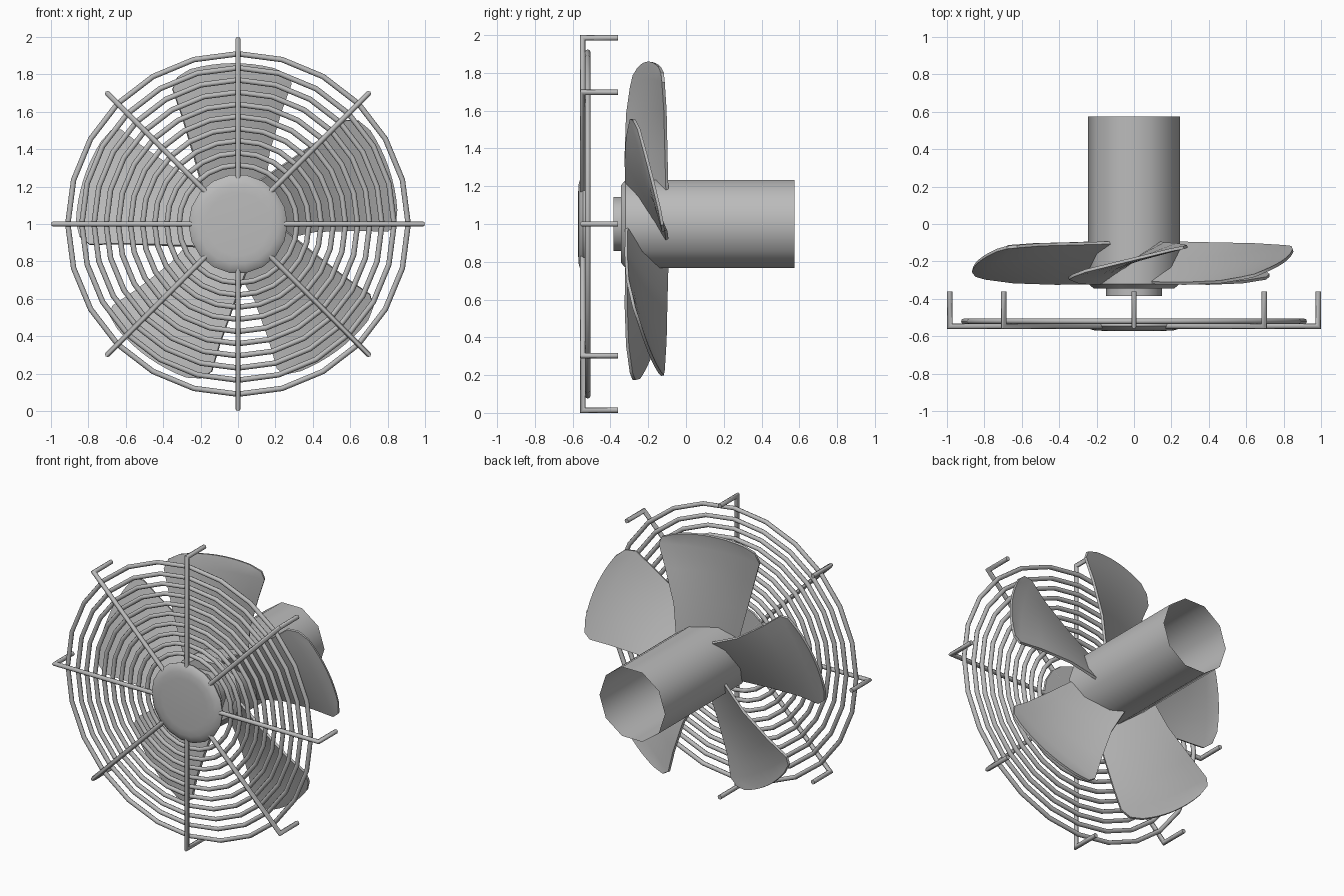
import bpy
import bmesh
import math
from mathutils import Matrix, Vector

cube = bpy.data.objects.get("Cube")
if cube:
    bpy.data.objects.remove(cube, do_unlink=True)

# Single painted-metal colour
metal = bpy.data.materials.new("grey_metal")
metal.use_nodes = True
GREY = (0.5, 0.5, 0.5, 1)
metal.diffuse_color = GREY
metal.node_tree.nodes["Principled BSDF"].inputs["Base Color"].default_value = GREY

CENTRE = Vector((0, 0, 1))
ROD = 0.0145


def finish(obj, angle):
    """Give the object its colour and smooth shading."""
    obj.data.materials.clear()
    obj.data.materials.append(metal)
    bpy.ops.object.select_all(action='DESELECT')
    obj.select_set(True)
    bpy.context.view_layer.objects.active = obj
    bpy.ops.object.shade_smooth_by_angle(angle=math.radians(angle))
    return obj


def make_object(name, bm, angle, fix_normals=True):
    if fix_normals:
        bmesh.ops.recalc_face_normals(bm, faces=bm.faces)
    mesh = bpy.data.meshes.new(name)
    bm.to_mesh(mesh)
    bm.free()
    obj = bpy.data.objects.new(name, mesh)
    bpy.context.collection.objects.link(obj)
    obj.location = CENTRE
    return finish(obj, angle)


def bridge(bm, a, b):
    n = len(a)
    for i in range(n):
        j = (i + 1) % n
        bm.faces.new((a[i], a[j], b[j], b[i]))


def lathe(name, profile, sides, angle, close_end):
    """Turn a (radius, y) profile round the y axis; the first ring is capped."""
    bm = bmesh.new()
    rings = []
    for r, y in profile:
        turn = [2 * math.pi * i / sides for i in range(sides)]
        rings.append([bm.verts.new((r * math.cos(t), y, r * math.sin(t))) for t in turn])
    for a, b in zip(rings, rings[1:]):
        bridge(bm, a, b)
    bm.faces.new(list(reversed(rings[0])))
    if close_end:
        bm.faces.new(rings[-1])
    return make_object(name, bm, angle)


# Motor housing: stepped nose, long tube open at the back
lathe("motor_housing",
      [(0.15, -0.385), (0.15, -0.345), (0.215, -0.345), (0.245, -0.32), (0.245, 0.575)],
      10, 40, False)

# Guard centre cap with rounded rim
lathe("guard_cap",
      [(0.17, -0.571), (0.215, -0.568), (0.25, -0.558), (0.265, -0.545), (0.262, -0.533)],
      18, 50, True)

# Guard rings: an outer ring and evenly spaced inner ones
radii = [0.91] + [0.835 - 0.065 * i for i in range(9)]
for i, r in enumerate(radii):
    bpy.ops.mesh.primitive_torus_add(
        major_radius=r, minor_radius=ROD, major_segments=24, minor_segments=8,
        location=(0, -0.52, 1), rotation=(math.pi / 2, 0, 0))
    ring = bpy.context.object
    ring.name = f"guard_ring_{i + 1}"
    finish(ring, 50)

# Guard spokes: radial rods with a mitred elbow and a short mounting leg
for k in range(8):
    bm = bmesh.new()
    loops = [[], [], []]
    for i in range(8):
        t = 2 * math.pi * i / 8
        across, out = ROD * math.cos(t), ROD * math.sin(t)
        corners = ((-0.546 + out, 0.2), (-0.546 + out, 0.9855 - out), (-0.36, 0.9855 - out))
        for loop, (y, z) in zip(loops, corners):
            loop.append(bm.verts.new((across, y, z)))
    bridge(bm, loops[0], loops[1])
    bridge(bm, loops[1], loops[2])
    bm.faces.new(loops[0])
    bm.faces.new(loops[2])
    bm.transform(Matrix.Rotation(k * math.pi / 4, 4, 'Y'))
    make_object(f"guard_spoke_{k + 1}", bm, 50)

# Blade sections from root to tip: leading point, trailing point, outward bow
SECTIONS = [
    ((-0.18, -0.315, 0.16), (0.145, -0.10, 0.18), 0.0),
    ((-0.235, -0.318, 0.36), (0.165, -0.105, 0.38), 0.01),
    ((-0.30, -0.31, 0.58), (0.23, -0.11, 0.60), 0.02),
    ((-0.35, -0.29, 0.72), (0.285, -0.12, 0.75), 0.03),
    ((-0.325, -0.275, 0.785), (0.265, -0.125, 0.80), 0.03),
    ((-0.26, -0.25, 0.825), (0.19, -0.14, 0.832), 0.03),
]
COLUMNS = 8

# Fan blades: pitched, round-cornered sheets repeated about the hub
for k in range(5):
    bm = bmesh.new()
    rows = []
    for lead, trail, bow in SECTIONS:
        row = []
        for c in range(COLUMNS + 1):
            t = c / COLUMNS
            p = Vector(lead).lerp(Vector(trail), t)
            p.z += bow * 4 * t * (1 - t)
            row.append(bm.verts.new(p))
        rows.append(row)
    for a, b in zip(rows, rows[1:]):
        for c in range(COLUMNS):
            bm.faces.new((a[c], a[c + 1], b[c + 1], b[c]))
    bm.transform(Matrix.Rotation(k * math.tau / 5, 4, 'Y'))
    blade = make_object(f"fan_blade_{k + 1}", bm, 40)
    thick = blade.modifiers.new("thickness", 'SOLIDIFY')
    thick.thickness = 0.016
    thick.offset = 0
    bpy.ops.object.modifier_apply(modifier=thick.name)
    finish(blade, 40)
